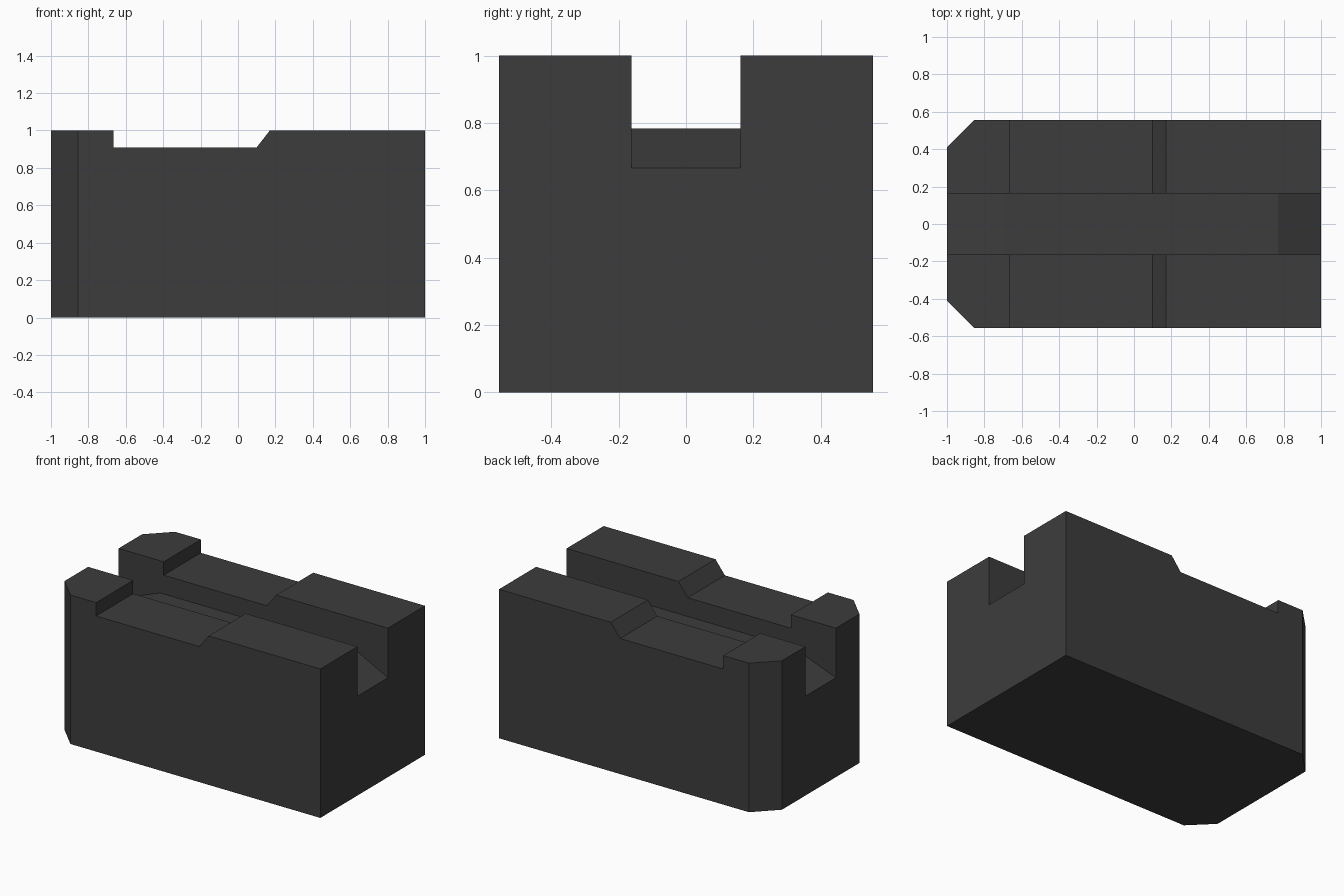
import bpy
import bmesh

cube = bpy.data.objects.get("Cube")
if cube:
    bpy.data.objects.remove(cube, do_unlink=True)

DEPTH = 0.555     # half depth of the block
SLOT = 0.162      # half width of the channel

# Single dark grey material
mat = bpy.data.materials.new("dark grey")
mat.use_nodes = True
grey = (0.046, 0.046, 0.046, 1)
mat.diffuse_color = grey
mat.node_tree.nodes["Principled BSDF"].inputs["Base Color"].default_value = grey


def prism(name, profile, half, chamfers=False):
    """Extrude a closed x-z profile symmetrically along y."""
    bm = bmesh.new()
    face = bm.faces.new([bm.verts.new((x, -half, z)) for x, z in profile])
    ext = bmesh.ops.extrude_face_region(bm, geom=[face])
    verts = [g for g in ext["geom"] if isinstance(g, bmesh.types.BMVert)]
    bmesh.ops.translate(bm, vec=(0, 2 * half, 0), verts=verts)
    if chamfers:
        # Slice off both vertical corners at the -x end
        for side in (-1, 1):
            cut = bmesh.ops.bisect_plane(
                bm, geom=bm.verts[:] + bm.edges[:] + bm.faces[:],
                plane_co=(-0.856, side * half, 0),
                plane_no=(-1, side, 0), clear_outer=True)
            edges = [g for g in cut["geom_cut"] if isinstance(g, bmesh.types.BMEdge)]
            bmesh.ops.holes_fill(bm, edges=edges)
    bmesh.ops.recalc_face_normals(bm, faces=bm.faces[:])
    mesh = bpy.data.meshes.new(name)
    bm.to_mesh(mesh)
    bm.free()
    mesh.materials.append(mat)
    obj = bpy.data.objects.new(name, mesh)
    bpy.context.collection.objects.link(obj)
    return obj


# Block with a shallow recess across the top
block = prism("block", [(-1, 0), (1, 0), (1, 1), (0.17, 1), (0.1, 0.91),
                        (-0.665, 0.91), (-0.665, 1), (-1, 1)], DEPTH, chamfers=True)

# Lengthwise channel, its floor sloping down towards both ends
END, FLOOR = 0.667, 0.784
cutter = prism("channel_cutter", [(-1.31, END - 0.117), (-0.69, FLOOR), (0.77, FLOOR),
                                  (1.23, END - 0.117), (1.23, 1.2), (-1.31, 1.2)], SLOT)
cutter.hide_render = True

mod = block.modifiers.new("channel", "BOOLEAN")
mod.operation = "DIFFERENCE"
mod.solver = "EXACT"
mod.object = cutter

# Bake the cut and discard the helper
bpy.context.view_layer.objects.active = block
block.select_set(True)
bpy.ops.object.modifier_apply(modifier=mod.name)
bpy.data.objects.remove(cutter, do_unlink=True)
